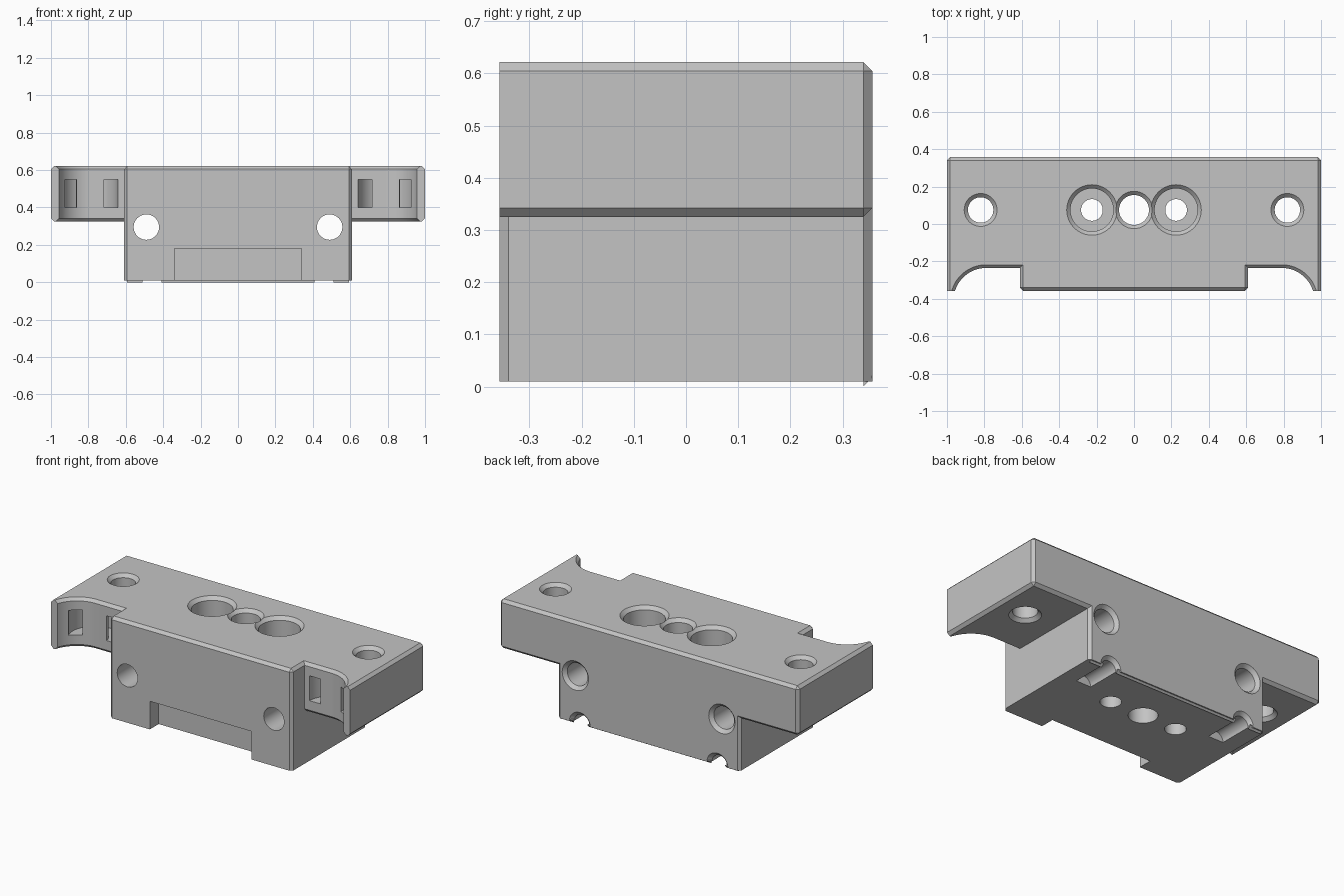
import bpy, bmesh, math
from mathutils import Matrix

if "Cube" in bpy.data.objects:
    bpy.data.objects.remove(bpy.data.objects["Cube"], do_unlink=True)

TOP, WING_Z, BASE_Z = 0.622, 0.325, 0.01
BACK, FRONT, HALF = 0.357, -0.357, 0.61
CH = 0.017

grey = bpy.data.materials.new("plain grey")
grey.use_nodes = True
grey.diffuse_color = (0.55, 0.55, 0.55, 1)
grey.node_tree.nodes["Principled BSDF"].inputs["Base Color"].default_value = (0.55, 0.55, 0.55, 1)


def make_object(name, bm):
    bmesh.ops.recalc_face_normals(bm, faces=bm.faces[:])
    mesh = bpy.data.meshes.new(name)
    bm.to_mesh(mesh)
    bm.free()
    mesh.materials.append(grey)
    obj = bpy.data.objects.new(name, mesh)
    bpy.context.scene.collection.objects.link(obj)
    return obj


# Plan outline of the right half: body side, scooped wing front, wing end, back
cx, cy, r = 0.79, -0.41, 0.175
end = math.asin((FRONT - cy) / r)
half = [(HALF, FRONT), (HALF, cy + r)]
for i in range(17):
    a = math.pi / 2 + (end - math.pi / 2) * i / 16
    half.append((cx + r * math.cos(a), cy + r * math.sin(a)))
half += [(1, FRONT), (1, BACK), (HALF, BACK)]
outline = half + [(-x, y) for x, y in reversed(half)]
n, h = len(outline), len(half)

# T-shaped block: full outline above, narrow body below
bm = bmesh.new()
top = [bm.verts.new((x, y, TOP)) for x, y in outline]
mid = [bm.verts.new((x, y, WING_Z)) for x, y in outline]
bm.faces.new(top)
for i in range(n):
    j = (i + 1) % n
    bm.faces.new((top[i], top[j], mid[j], mid[i]))
bm.faces.new(mid[1:h])
bm.faces.new(mid[h:n - 1])
ring = [0, 1, h - 1, h, n - 2, n - 1]
low = [bm.verts.new((*outline[i], BASE_Z)) for i in ring]
for k in range(6):
    m = (k + 1) % 6
    bm.faces.new((mid[ring[k]], mid[ring[m]], low[m], low[k]))
bm.faces.new(low)
bmesh.ops.recalc_face_normals(bm, faces=bm.faces[:])
bmesh.ops.dissolve_limit(bm, angle_limit=0.01, verts=bm.verts[:], edges=bm.edges[:])


def chamfered(e):
    a, b = (v.co for v in e.verts)
    at_base = max(a.z, b.z) < 0.02
    at_tip = max(a.y, b.y) < -0.35 and min(abs(a.x), abs(b.x)) > 0.9
    return e.calc_face_angle_signed(0) > 0.8 and not at_base and not at_tip


bmesh.ops.bevel(bm, geom=[e for e in bm.edges if chamfered(e)], offset=CH,
                offset_type='OFFSET', segments=1, affect='EDGES', clamp_overlap=False)
block = make_object("mounting_block", bm)
cutters = []


def cut(obj):
    obj.hide_render = True
    cutters.append(obj)


def lathe_cut(name, profile, loc, along_y=False, closed=False):
    """Revolve (radius, height) points into a cutter."""
    bm = bmesh.new()
    vs = [bm.verts.new((p, 0, q)) for p, q in profile]
    es = [bm.edges.new(pair) for pair in zip(vs, vs[1:])]
    if closed:
        es.append(bm.edges.new((vs[-1], vs[0])))
    bmesh.ops.spin(bm, geom=vs + es, cent=(0, 0, 0), axis=(0, 0, 1),
                   angle=2 * math.pi, steps=40, use_duplicate=False)
    bmesh.ops.remove_doubles(bm, verts=bm.verts[:], dist=1e-5)
    turn = Matrix.Rotation(-math.pi / 2, 4, 'X') if along_y else Matrix()
    bmesh.ops.transform(bm, matrix=Matrix.Translation(loc) @ turn, verts=bm.verts[:])
    cut(make_object(name, bm))


def flared(rad, start, finish, flare=0.02):
    """Straight bore that opens with a chamfer at its far end."""
    return [(0, start), (rad, start), (rad, finish - flare),
            (rad + flare + 0.02, finish + 0.02), (0, finish + 0.02)]


def box(name, x0, x1, y0, y1, z0, z1):
    bm = bmesh.new()
    bmesh.ops.create_cube(bm, size=1)
    for v in bm.verts:
        v.co = (x1 if v.co.x > 0 else x0, y1 if v.co.y > 0 else y0, z1 if v.co.z > 0 else z0)
    return make_object(name, bm)


# Bores, counterbores, strap channels and grooves
HOLE_Y = 0.075
lathe_cut("centre_bore", flared(0.08, -0.1, TOP), (0, HOLE_Y, 0))
for s, side in ((1, "left"), (-1, "right")):
    lathe_cut(side + "_counterbore",
              [(0, -0.1), (0.058, -0.1), (0.058, 0.25)] + flared(0.115, 0.25, TOP)[1:],
              (s * 0.225, HOLE_Y, 0))
    wing = flared(0.068, 0.45, TOP)
    lathe_cut(side + "_wing_bore",
              [(0, 0.305), (0.108, 0.305), (0.068, 0.345)] + wing[2:],
              (s * 0.82, HOLE_Y, 0))
    lathe_cut(side + "_rod_bore", flared(0.068, -0.5, BACK), (s * 0.49, 0, 0.295), True)
    lathe_cut(side + "_groove", flared(0.05, 0.13, BACK), (s * 0.46, 0, BASE_Z), True)
    lathe_cut(side + "_strap_channel",
              [(0.075, 0.4), (0.148, 0.4), (0.148, 0.55), (0.075, 0.55)],
              (s * cx, -0.24, 0), closed=True)
cut(box("front_notch", -0.34, 0.34, -0.5, FRONT + 0.085, -0.1, 0.18))

for c in cutters:
    mod = block.modifiers.new(c.name, 'BOOLEAN')
    mod.object, mod.operation, mod.solver = c, 'DIFFERENCE', 'EXACT'
bpy.context.view_layer.update()
result = bpy.data.meshes.new_from_object(
    block.evaluated_get(bpy.context.evaluated_depsgraph_get()))
block.modifiers.clear()
block.data = result
for c in cutters:
    bpy.data.objects.remove(c, do_unlink=True)

# Thin lip along the lower back edge, broken at the grooves
for name, x0, x1 in (("lip_centre", -0.41, 0.41), ("lip_left", 0.51, 0.594),
                     ("lip_right", -0.594, -0.51)):
    lip = box(name, x0, x1, BACK - CH, BACK - 0.0005, 0, 0.02)
    for v in lip.data.vertices:
        if v.co.z < 0.01 and v.co.y > BACK - 0.01:
            v.co.z = 0.017

# Smooth bores, keep the chamfers crisp
bpy.ops.object.select_all(action='DESELECT')
block.select_set(True)
bpy.context.view_layer.objects.active = block
bpy.ops.object.shade_smooth_by_angle(angle=math.radians(25))
